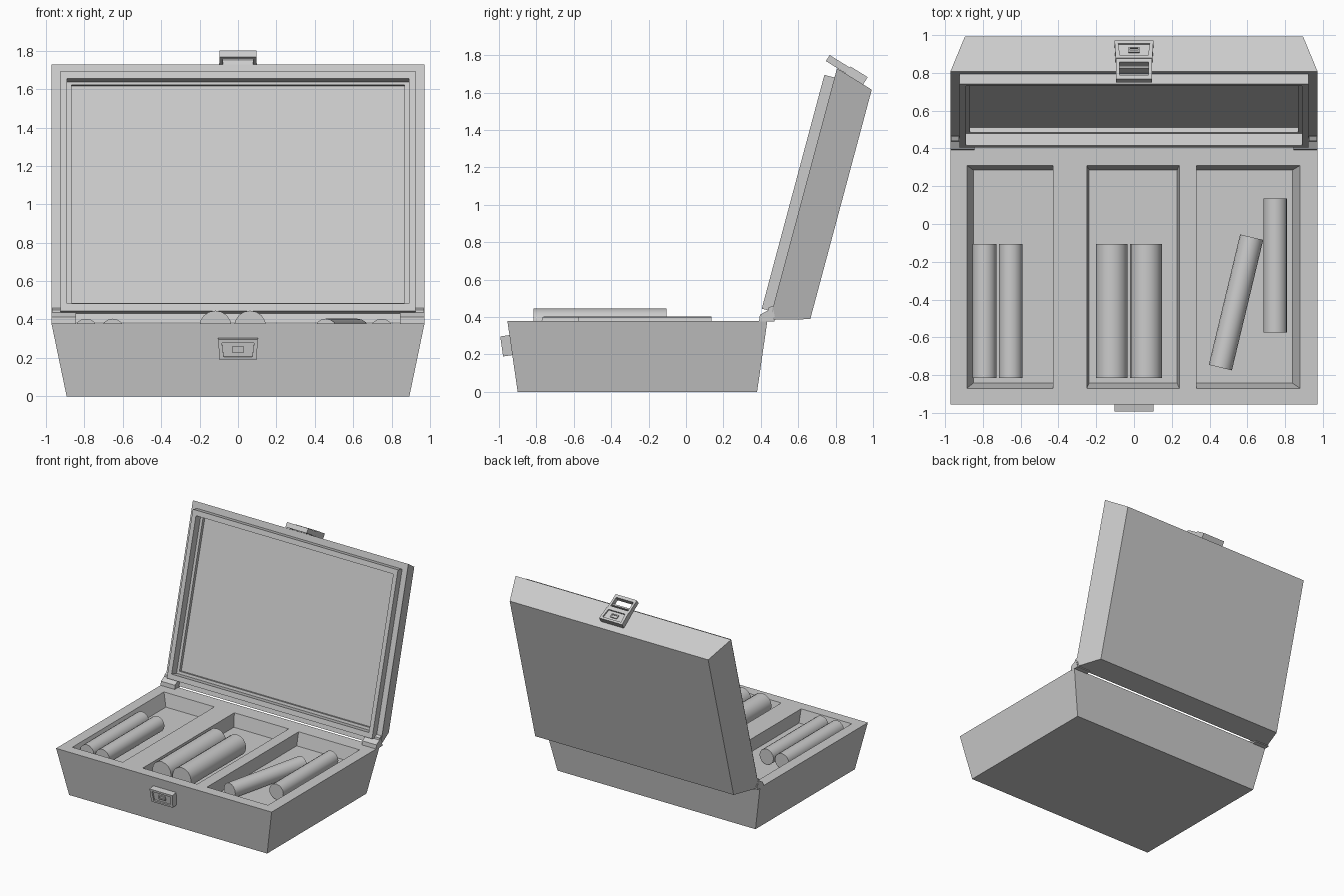
import bpy, bmesh, math
from mathutils import Matrix, Vector

if "Cube" in bpy.data.objects:
    bpy.data.objects.remove(bpy.data.objects["Cube"])


def frame(origin, up, out):
    """Matrix mapping (x, a, h) to world: a runs along 'up', h along 'out' (both y,z pairs)."""
    u, o = Vector((0, *up)).normalized(), Vector((0, *out)).normalized()
    m = Matrix(((1, 0, 0), (0, u.y, o.y), (0, u.z, o.z))).to_4x4()
    m.translation = Vector((0, *origin))
    return m


def ring(x0, x1, a0, a1, h, taper=0.0):
    """Rectangle at height h; taper narrows the a0 edge."""
    return [(x0 + taper, a0, h), (x1 - taper, a0, h), (x1, a1, h), (x0, a1, h)]


def loft(name, rings, mat=Matrix(), loop=False):
    """Skin a stack of rings, capped at both ends or joined into a loop."""
    bm = bmesh.new()
    vs = [[bm.verts.new(mat @ Vector(p)) for p in r] for r in rings]
    n = len(rings[0])
    pairs = list(zip(vs, vs[1:])) + ([(vs[-1], vs[0])] if loop else [])
    for a, b in pairs:
        for i in range(n):
            j = (i + 1) % n
            bm.faces.new((a[i], a[j], b[j], b[i]))
    if not loop:
        bm.faces.new(vs[0])
        bm.faces.new(vs[-1])
    bmesh.ops.recalc_face_normals(bm, faces=bm.faces)
    me = bpy.data.meshes.new(name)
    bm.to_mesh(me)
    bm.free()
    ob = bpy.data.objects.new(name, me)
    bpy.context.collection.objects.link(ob)
    return ob


def sym(x, a0, a1, h, taper=0.0):
    return ring(-x, x, a0, a1, h, taper)


# Case base with tapered sides
base = loft("case_base", [sym(0.893, -0.90, 0.38, 0), sym(0.972, -0.955, 0.435, 0.38)])

# Three sloped pockets: top x range, floor x range
FLOOR = 0.275
for x0, x1, f0, f1 in [(-0.885, -0.43, -0.85, -0.43),
                       (-0.25, 0.24, -0.237, 0.228),
                       (0.33, 0.88, 0.33, 0.838)]:
    cutter = loft("pocket_cutter", [ring(f0, f1, -0.842, 0.285, FLOOR),
                                    ring(x0, x1, -0.87, 0.31, 0.38),
                                    ring(x0, x1, -0.87, 0.31, 0.5)])
    cutter.hide_render = True
    mod = base.modifiers.new("pocket", 'BOOLEAN')
    mod.operation, mod.solver, mod.object = 'DIFFERENCE', 'EXACT', cutter
    bpy.context.view_layer.objects.active = base
    bpy.ops.object.modifier_apply(modifier=mod.name)
    bpy.data.objects.remove(cutter)

# Open lid, with raised lip and stepped inner panel
tilt = math.radians(75)
c, s = math.cos(tilt), math.sin(tilt)
lid_frame = frame((0.447, 0.385), (c, s), (s, -c))
loft("lid", [sym(0.895, 0.06, 1.33, 0.209),
             sym(0.972, 0, 1.392, 0),
             sym(0.925, 0.047, 1.341, 0),
             sym(0.925, 0.047, 1.341, -0.056),
             sym(0.89, 0.087, 1.30, -0.056),
             sym(0.89, 0.087, 1.30, 0.01),
             sym(0.868, 0.108, 1.284, 0.01),
             sym(0.868, 0.108, 1.284, 0.036)], lid_frame)

# Corner hinges
hinge = [(0.39, 0.375), (0.395, 0.412), (0.455, 0.445), (0.475, 0.375)]
for side, sx in (("left", -1), ("right", 1)):
    loft("hinge_" + side, [[(sx * x, y, z) for y, z in hinge] for x in (0.845, 0.972)])
    loft("hinge_tab_" + side, [[(sx * x, y, z) for y, z in
         ((0.43, 0.40), (0.44, 0.45), (0.463, 0.46), (0.475, 0.40))] for x in (0.926, 0.97)])


def latch_plate(name, mat, thick):
    """Tapered plate with a recess, a raised stud and a slot in the stud."""
    loft(name, [sym(0.103, -0.054, 0.054, -0.006, 0.006),
                sym(0.103, -0.054, 0.054, thick, 0.006),
                sym(0.084, -0.038, 0.036, thick, 0.010),
                sym(0.084, -0.038, 0.036, thick - 0.012, 0.010)], mat)
    loft(name + "_stud", [sym(0.03, -0.016, 0.016, thick - 0.014),
                          sym(0.03, -0.016, 0.016, thick - 0.003),
                          sym(0.022, -0.008, 0.008, thick - 0.003),
                          sym(0.022, -0.008, 0.008, thick - 0.010)], mat)


# Latch on the base front
latch_plate("base_latch", frame((-0.936, 0.25), (-0.055, 0.38), (-0.38, -0.055)), 0.05)

# Latch on the lid edge, with its open loop
edge, out = (0.85, -0.53), (0.53, 0.85)
latch_plate("lid_latch", frame((0.81 + 0.85 * 0.108, 1.73 - 0.53 * 0.108), edge, out), 0.045)
loop_frame = frame((0.81, 1.73), edge, out)
loft("lid_latch_loop", [sym(0.096, -0.073, 0.058, 0.0),
                        sym(0.096, -0.073, 0.058, 0.038),
                        sym(0.078, -0.048, 0.034, 0.038),
                        sym(0.078, -0.048, 0.034, 0.0)], loop_frame, loop=True)
loft("latch_loop_bar", [sym(0.08, 0.004, 0.016, 0.0), sym(0.08, 0.004, 0.016, 0.025)], loop_frame)

# Rolled cylinders lying in the pockets: x, y, radius, turn in degrees
rolls = [(-0.792, -0.46, 0.063, 0), (-0.653, -0.46, 0.063, 0),
         (-0.118, -0.46, 0.084, 0), (0.063, -0.46, 0.084, 0),
         (0.748, -0.22, 0.063, 0), (0.54, -0.415, 0.063, -13.5)]
for i, (x, y, r, turn) in enumerate(rolls):
    bpy.ops.mesh.primitive_cylinder_add(
        vertices=16, radius=r, depth=0.71, location=(x, y, FLOOR + r + 0.003),
        rotation=(math.pi / 2, 0, math.radians(turn)))
    bpy.context.object.name = f"roll_{i + 1}"
    bpy.ops.object.shade_smooth_by_angle()
